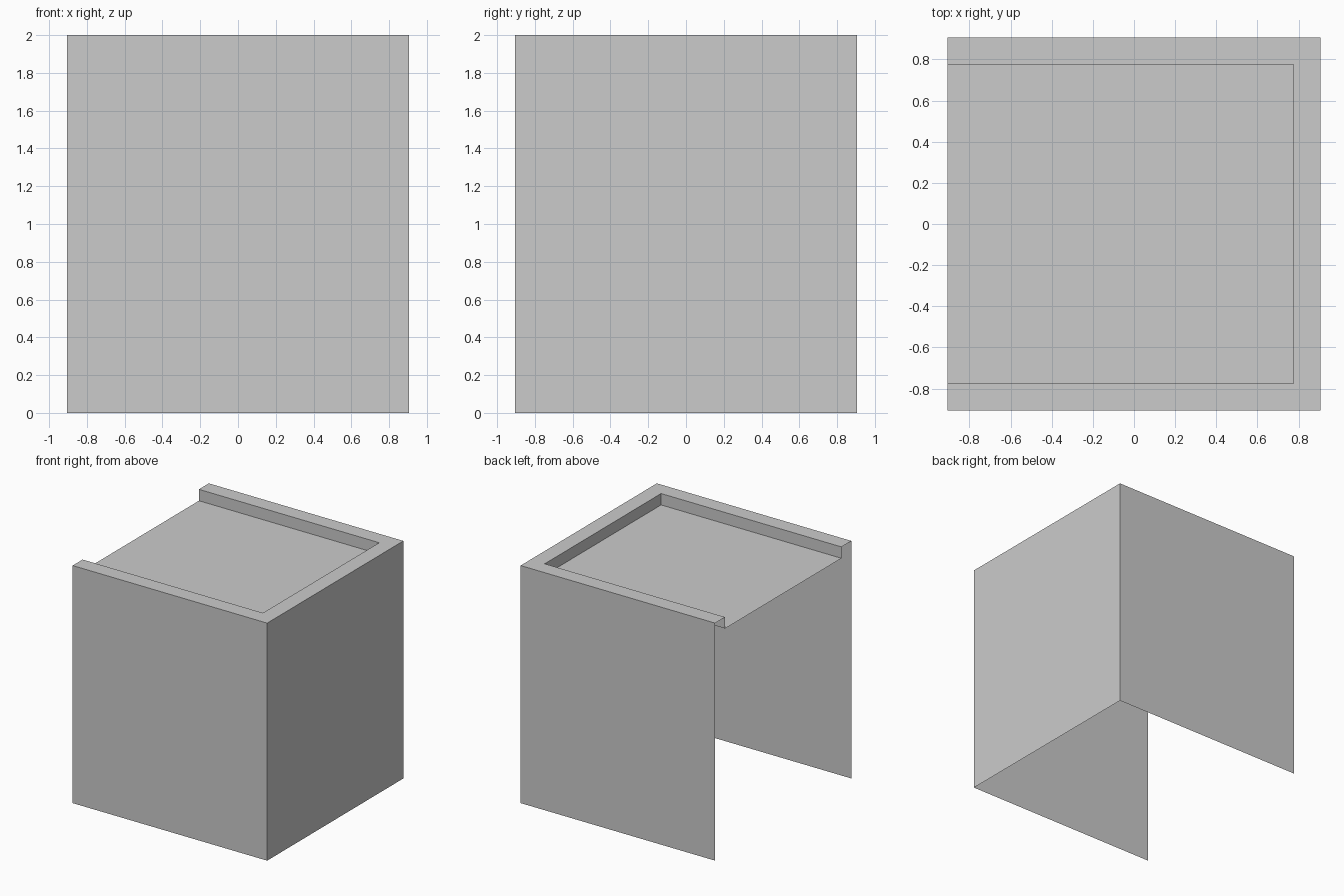
import bpy

cube = bpy.data.objects.get("Cube")
if cube:
    bpy.data.objects.remove(cube, do_unlink=True)

HALF = 0.906      # half width of the shell
INNER = 0.774     # half width of the recess
TOP = 2.0
ROOF = 1.904      # height of the recessed panel

# One plain grey
grey = bpy.data.materials.new("plain_grey")
grey.use_nodes = True
colour = (0.6, 0.6, 0.6, 1)
grey.diffuse_color = colour
grey.node_tree.nodes["Principled BSDF"].inputs["Base Color"].default_value = colour


def u_path(half, z):
    """Three-sided outline, open towards -x."""
    return [(-HALF, -half, z), (half, -half, z), (half, half, z), (-HALF, half, z)]


def make(name, verts, faces):
    mesh = bpy.data.meshes.new(name)
    mesh.from_pydata(verts, [], faces)
    mesh.materials.append(grey)
    obj = bpy.data.objects.new(name, mesh)
    bpy.context.collection.objects.link(obj)
    return obj


def loft(name, start, end):
    """Sheet of quads between two outlines."""
    n = len(start)
    faces = [(i, i + 1, n + i + 1, n + i) for i in range(n - 1)]
    return make(name, start + end, faces)


# Thin outer walls on three sides, open below and at -x
loft("outer_walls", u_path(HALF, 0), u_path(HALF, TOP))

# Flat rim around the top and its step down into the recess
loft("rim_top", u_path(HALF, TOP), u_path(INNER, TOP))
loft("rim_inner_step", u_path(INNER, TOP), u_path(INNER, ROOF))

# Recessed roof panel
make("roof_panel", u_path(INNER, ROOF), [(0, 1, 2, 3)])
